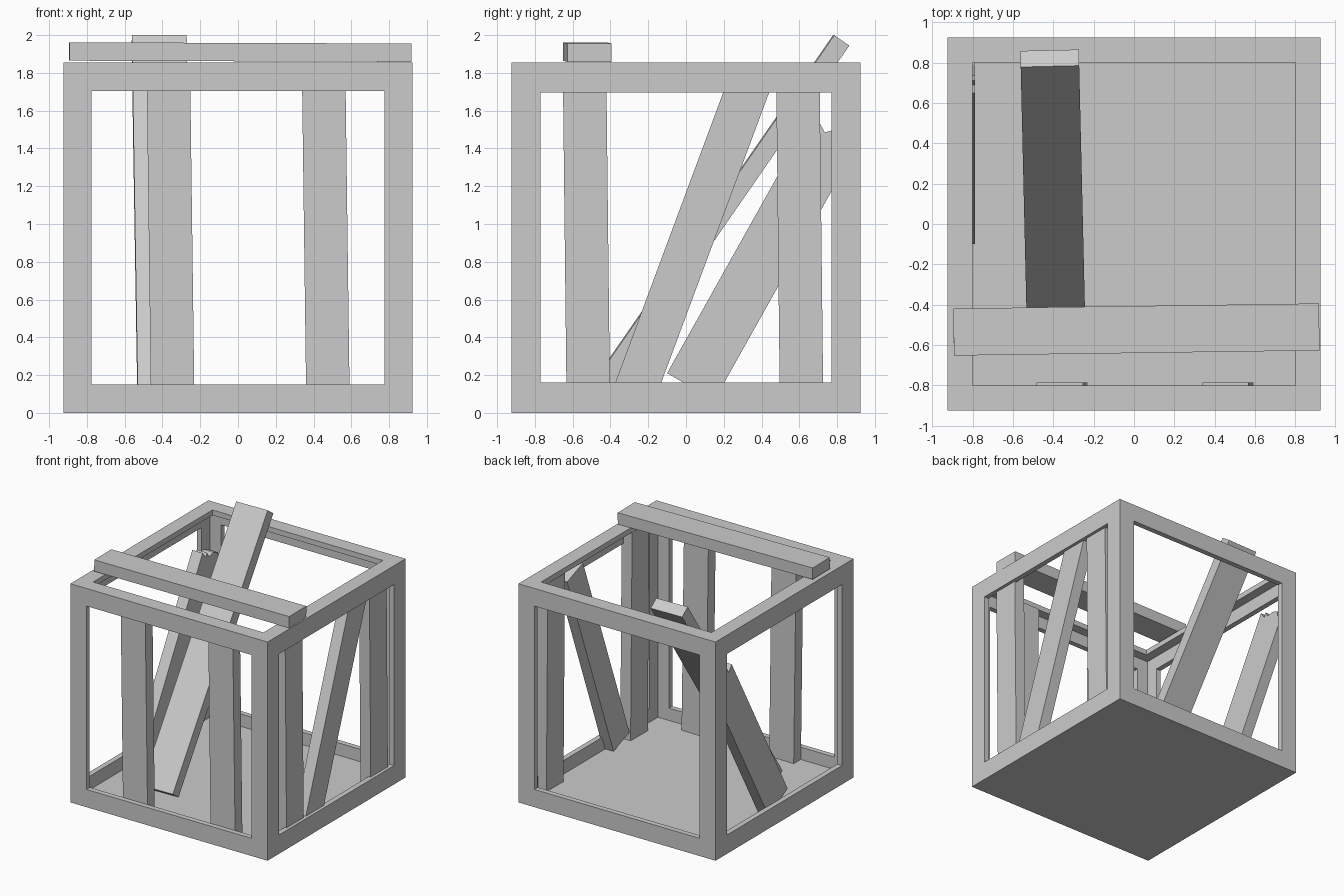
import bpy, bmesh
from math import radians

if "Cube" in bpy.data.objects:
    bpy.data.objects.remove(bpy.data.objects["Cube"])


def box(name, center, size, rot=(0, 0, 0)):
    """Box part given by centre, full size and rotation in degrees."""
    bm = bmesh.new()
    bmesh.ops.create_cube(bm, size=1)
    bmesh.ops.scale(bm, vec=size, verts=bm.verts)
    me = bpy.data.meshes.new(name)
    bm.to_mesh(me)
    bm.free()
    ob = bpy.data.objects.new(name, me)
    ob.location = center
    ob.rotation_euler = [radians(a) for a in rot]
    bpy.context.collection.objects.link(ob)
    return ob


def span(name, lo, hi):
    """Axis-aligned box between two corners."""
    return box(name, [(a + b) / 2 for a, b in zip(lo, hi)],
               [b - a for a, b in zip(lo, hi)])


# Crate frame: thin shell, open windows in four sides and the top
T, W, H = 0.045, 0.925, 1.855
frame = span("crate_frame", (-W, -W, 0), (W, W, H))
cutters = [
    span("cavity", (-W + T, -W + T, T), (W - T, W - T, H - T)),
    span("front_window", (-0.775, -1.2, 0.15), (0.775, 1.2, 1.705)),
    span("side_window", (-1.2, -0.77, 0.16), (1.2, 0.77, 1.695)),
    span("top_window", (-0.8, -0.8, 1.2), (0.8, 0.8, 2.2)),
]
bpy.context.view_layer.objects.active = frame
for c in cutters:
    c.hide_render = True
    m = frame.modifiers.new(c.name, 'BOOLEAN')
    m.operation, m.solver, m.object = 'DIFFERENCE', 'EXACT', c
    bpy.ops.object.modifier_apply(modifier=m.name)
    bpy.data.objects.remove(c)

# Upright planks behind the front window
PW, PT, PL = 0.23, 0.097, 1.76
for name, x in (("front_plank_left", -0.357), ("front_plank_right", 0.465)):
    box(name, (x, -0.834, 0.927), (PW, PT, PL), (0, -0.75, 0))

# Upright planks and a slanted plank behind the right window
for name, y in (("side_plank_front", -0.527), ("side_plank_back", 0.602)):
    box(name, (0.85, y, 0.927), (PT, PW, PL), (0.65, 0, 0))
box("side_plank_slanted", (0.85, 0.031, 0.923), (PT, 0.228, 1.787), (-20.4, 0, 0))

# Loose plank lying on the top
box("top_plank", (0.012, -0.523, 1.91), (1.812, 0.233, PT), (0, 0.2, 0.8))

# Wide plank leaning out of the top
box("leaning_plank", (-0.402, 0.164, 1.0225), (0.29, PT, 2.31), (-34.7, 0, 1.35))

# Broken plank leaning on the left side, as an extruded y-z outline
outline = [(-0.10, 0.21), (0.15, 0.067), (0.875, 1.36), (0.85, 1.48), (0.79, 1.50),
           (0.735, 1.485), (0.71, 1.53), (0.69, 1.495), (0.65, 1.55)]
bm = bmesh.new()
face = bm.faces.new([bm.verts.new((-0.884, y, z)) for y, z in outline])
ext = bmesh.ops.extrude_face_region(bm, geom=[face])
bmesh.ops.translate(bm, vec=(PT, 0, 0),
                    verts=[v for v in ext["geom"] if isinstance(v, bmesh.types.BMVert)])
bmesh.ops.recalc_face_normals(bm, faces=bm.faces)
me = bpy.data.meshes.new("broken_plank")
bm.to_mesh(me)
bm.free()
bpy.context.collection.objects.link(bpy.data.objects.new("broken_plank", me))
